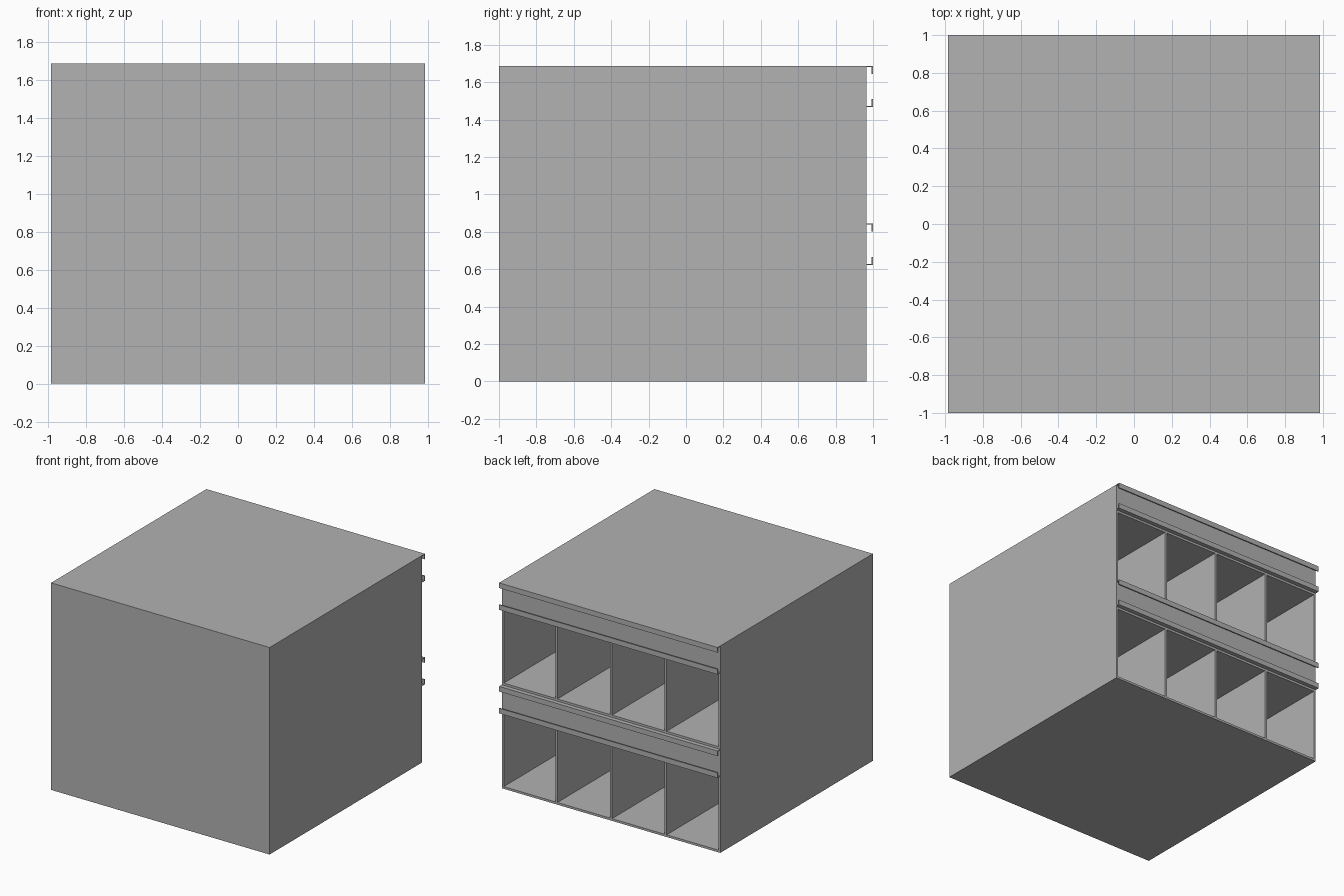
import bpy
import bmesh

if "Cube" in bpy.data.objects:
    bpy.data.objects.remove(bpy.data.objects["Cube"], do_unlink=True)

grey = bpy.data.materials.new("light_grey")
grey.use_nodes = True
grey.diffuse_color = (0.445, 0.445, 0.445, 1)
grey.node_tree.nodes["Principled BSDF"].inputs["Base Color"].default_value = grey.diffuse_color

HALF_W, FRONT, BACK, LIP = 0.985, -1.0, 0.965, 1.0
TIER, BOARD, HEADER, BAYS = 0.8435, 0.018, 0.22, 4


def finish(name, bm):
    bmesh.ops.recalc_face_normals(bm, faces=bm.faces)
    mesh = bpy.data.meshes.new(name)
    bm.to_mesh(mesh)
    bm.free()
    mesh.materials.append(grey)
    obj = bpy.data.objects.new(name, mesh)
    bpy.context.collection.objects.link(obj)
    return obj


def box(name, x, y, z):
    """Box from (min, max) ranges on each axis."""
    bm = bmesh.new()
    bmesh.ops.create_cube(bm, size=1)
    for v in bm.verts:
        v.co = [r[0] if c < 0 else r[1] for c, r in zip(v.co, (x, y, z))]
    return finish(name, bm)


def extrude_profile(name, points):
    """Extrude a (y, z) outline across the full width."""
    bm = bmesh.new()
    face = bm.faces.new([bm.verts.new((-HALF_W, y, z)) for y, z in points])
    new = bmesh.ops.extrude_face_region(bm, geom=[face])["geom"]
    verts = [g for g in new if isinstance(g, bmesh.types.BMVert)]
    bmesh.ops.translate(bm, verts=verts, vec=(2 * HALF_W, 0, 0))
    return finish(name, bm)


def rail(name, edge, direction):
    """Hooked lip whose flange sits at edge and whose hook points in direction."""
    flange, hook, wall = 0.005 * direction, 0.042 * direction, 0.008
    extrude_profile(name, [(BACK, edge), (LIP, edge), (LIP, edge + hook),
                           (LIP - wall, edge + hook), (LIP - wall, edge + flange),
                           (BACK, edge + flange)])


# Outer shell
full = (-HALF_W, HALF_W)
height = 2 * TIER
box("front_panel", full, (FRONT, FRONT + BOARD), (0, height))
for side, sign in (("left", 1), ("right", -1)):
    xs = sorted((sign * HALF_W, sign * (HALF_W - BOARD)))
    box(side + "_side_panel", xs, (FRONT + BOARD, BACK), (0, height))

# Two tiers of open bays, each with a header and a label rail
inner = (-HALF_W + BOARD, HALF_W - BOARD)
depth = (FRONT + BOARD, BACK)
for tier, base in (("lower", 0), ("upper", TIER)):
    top = base + TIER
    ceiling = top - HEADER - BOARD
    box(tier + "_floor", inner, depth, (base, base + BOARD))
    box(tier + "_header", inner, depth, (ceiling, top))
    for i in range(1, BAYS):
        x = -HALF_W + 2 * HALF_W * i / BAYS
        box(f"{tier}_divider_{i}", (x - BOARD / 2, x + BOARD / 2), depth,
            (base + BOARD, ceiling))
    rail(tier + "_top_rail", top, -1)
    rail(tier + "_bottom_rail", top - HEADER, 1)
